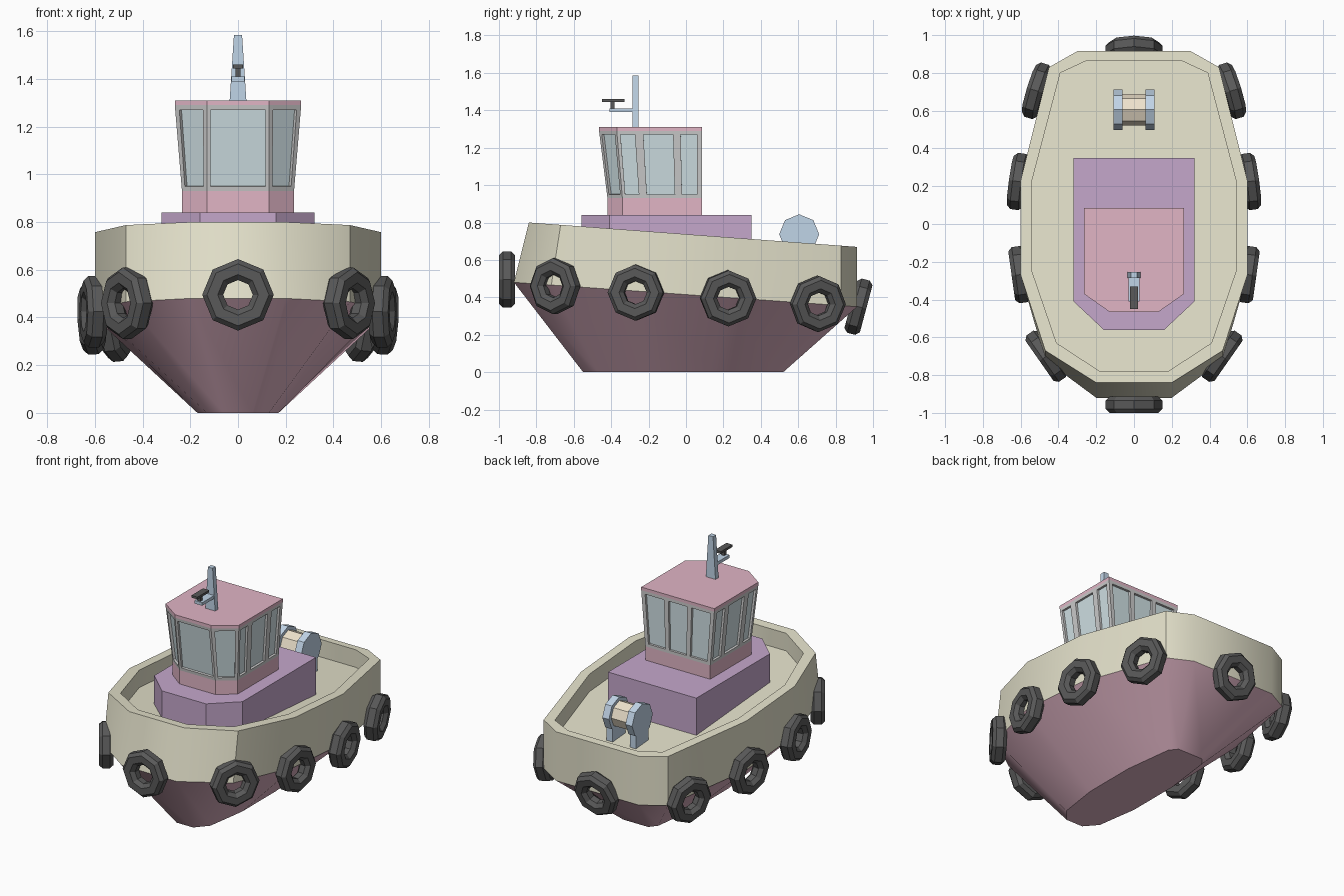
import bpy, bmesh, math
from mathutils import Vector, Matrix

if "Cube" in bpy.data.objects:
    bpy.data.objects.remove(bpy.data.objects["Cube"])

def mat(name, r, g, b):
    m = bpy.data.materials.new(name)
    m.diffuse_color = (r, g, b, 1)
    m.use_nodes = True
    m.node_tree.nodes["Principled BSDF"].inputs["Base Color"].default_value = m.diffuse_color
    return m

CREAM = mat("cream", .78, .76, .60)
PINK = mat("pink", .75, .46, .56)
PURPLE = mat("purple", .56, .39, .60)
GREY = mat("frame_grey", .66, .66, .66)
GLASS = mat("glass", .63, .75, .78)
BLUE = mat("blue", .53, .66, .80)
TAN = mat("tan", .86, .77, .61)
BLACK = mat("rubber", .10, .10, .10)

def finish(name, bm, mats, smooth=None, recalc=True):
    if recalc:
        bmesh.ops.recalc_face_normals(bm, faces=bm.faces)
    me = bpy.data.meshes.new(name)
    bm.to_mesh(me)
    bm.free()
    for m in mats:
        me.materials.append(m)
    ob = bpy.data.objects.new(name, me)
    bpy.context.collection.objects.link(ob)
    if smooth:
        bpy.context.view_layer.objects.active = ob
        ob.select_set(True)
        bpy.ops.object.shade_smooth_by_angle(angle=math.radians(smooth))
        ob.select_set(False)
    return ob

def loft(name, rings, m, closed=False, smooth=None):
    """Skin a list of equal-length point rings; cap the ends unless closed."""
    bm = bmesh.new()
    vs = [[bm.verts.new(p) for p in r] for r in rings]
    n = len(vs[0])
    pairs = list(zip(vs, vs[1:])) + ([(vs[-1], vs[0])] if closed else [])
    for a, b in pairs:
        for i in range(n):
            j = (i + 1) % n
            bm.faces.new((a[i], a[j], b[j], b[i]))
    if not closed:
        bm.faces.new(vs[0])
        bm.faces.new(vs[-1])
    return finish(name, bm, [m], smooth)

def box(name, x, y, z, m):
    ring = lambda h: [(x[0], y[0], h), (x[1], y[0], h), (x[1], y[1], h), (x[0], y[1], h)]
    return loft(name, [ring(z[0]), ring(z[1])], m)

def outline(half, zf):
    """Mirror a half outline across x = 0 and lift it with zf(y)."""
    pts = half + [(-x, y) for x, y in reversed(half)]
    return [(x, y, zf(y)) for x, y in pts]

# Hull and bulwark, both following the rising sheer line
sheer = lambda y: .80 - .0743 * (y + .84)
waist = lambda y: .48 - .071 * (y + .92)
keel = [(.09, .52), (.13, .47), (.17, .15), (.17, -.2), (.13, -.47), (.06, -.55)]
belt = [(.30, .915), (.45, .83), (.60, .23), (.60, -.27), (.47, -.72), (.20, -.92)]
rim = [(.30, .915), (.45, .83), (.60, .23), (.60, -.27), (.47, -.67), (.20, -.84)]
inner = [(.25, .865), (.39, .80), (.54, .23), (.54, -.25), (.41, -.63), (.18, -.78)]
loft("lower_hull", [outline(keel, lambda y: 0), outline(belt, waist)], PINK, smooth=37)
loft("bulwark_and_deck", [outline(belt, waist), outline(rim, sheer), outline(inner, sheer),
                          outline(inner, lambda y: sheer(y) - .115)], CREAM, smooth=37)

# Deckhouse
house = [(.32, .35), (.32, -.41), (.16, -.56)]
loft("deckhouse", [outline(house, lambda y: .56), outline(house, lambda y: .84)], PURPLE)

# Wheelhouse: pink sill band, windowed walls, pink roof
low = [(.235, .085), (.235, -.34), (.13, -.42)]
high = [(.265, .085), (.265, -.37), (.13, -.465)]
loft("wheelhouse_base", [outline(low, lambda y: .84), outline(low, lambda y: .93)], PINK)
loft("wheelhouse_roof", [outline(high, lambda y: 1.29), outline(high, lambda y: 1.31)], PINK)

def wall(bm, a, b, c, d, us):
    """Wall with corners a b (bottom) c d (top); odd columns hold recessed windows."""
    pt = lambda u, v: a.lerp(b, u).lerp(d.lerp(c, u), v)
    depth = (b - a).cross(d - a).normalized() * -.015
    rows = [0, .055, .945, 1]
    for i in range(len(us) - 1):
        for j in range(3):
            u0, u1, v0, v1 = us[i], us[i + 1], rows[j], rows[j + 1]
            o = [bm.verts.new(pt(u, v)) for u, v in ((u0, v0), (u1, v0), (u1, v1), (u0, v1))]
            if i % 2 and j == 1:
                r = [bm.verts.new(p.co + depth) for p in o]
                for k in range(4):
                    n = (k + 1) % 4
                    bm.faces.new((o[k], o[n], r[n], r[k]))
                bm.faces.new(r).material_index = 1
            else:
                bm.faces.new(o)

bm = bmesh.new()
bot = [Vector(p) for p in reversed(outline(low, lambda y: .93))]
top = [Vector(p) for p in reversed(outline(high, lambda y: 1.29))]
side = [0, .04, .21, .31, .66, .75, .94, 1]
chamfer = [0, .13, .87, 1]
columns = [[1 - u for u in reversed(side)], chamfer, [0, .06, .94, 1], chamfer, side,
           [0, .05, .31, .37, .63, .69, .95, 1]]
for i, us in enumerate(columns):
    j = (i + 1) % 6
    wall(bm, bot[i], bot[j], top[j], top[i], us)
bmesh.ops.remove_doubles(bm, verts=bm.verts, dist=1e-5)
finish("wheelhouse_windows", bm, [GREY, GLASS], recalc=False)

# Mast with radar
mast = lambda w, z: [(-w, -.287, z), (w, -.287, z), (w, -.255, z), (-w, -.255, z)]
loft("mast", [mast(.035, 1.31), mast(.017, 1.585)], BLUE)
box("radar_arm", (-.028, .028), (-.41, -.28), (1.39, 1.41), BLUE)
box("radar_post", (-.01, .01), (-.403, -.382), (1.41, 1.447), BLACK)
box("radar_bar", (-.022, .022), (-.45, -.33), (1.445, 1.46), BLACK)

# Winch on the aft deck
def octagon(x, r):
    return [(x, .605 + r * math.sin(k * math.pi / 4), .737 + r * math.cos(k * math.pi / 4))
            for k in range(8)]

loft("winch_drum", [octagon(-.06, .083), octagon(.06, .083)], TAN)
for s, label in ((1, "right"), (-1, "left")):
    loft("winch_side_" + label, [octagon(s * .06, .107), octagon(s * .108, .107)], BLUE)
    box("winch_foot_" + label, sorted((s * .062, s * .106)), (.54, .67), (.56, .68), BLUE)

# Tyre fenders: eight-sided rings facing outward
SECTION = [(.15, .022), (.13, .043), (.085, .043), (.062, .02),
           (.062, -.02), (.085, -.043), (.13, -.043), (.15, -.022)]

def tyre(name, loc, yaw, tilt=0):
    """yaw turns the tyre's outward axis from +x; tilt leans its top outward."""
    m = (Matrix.Translation(loc) @ Matrix.Rotation(math.radians(yaw), 4, 'Z')
         @ Matrix.Rotation(math.radians(tilt), 4, 'Y'))
    rings = []
    for k in range(8):
        a = k * math.pi / 4
        rings.append([m @ Vector((h, r * math.sin(a), r * math.cos(a))) for r, h in SECTION])
    loft(name, rings, BLACK, closed=True)

tyre("bow_tyre", (0, -.957, .495), -90)
tyre("stern_tyre", (0, .922, .35), 90, 15)
for i, (x, y, z, yaw, tilt) in enumerate([(.465, -.70, .46, -35, 0), (.605, -.268, .425, -8, 0),
                                          (.613, .225, .395, 8, 3), (.515, .705, .365, 17, 5)]):
    tyre(f"right_tyre_{i + 1}", (x, y, z), yaw, tilt)
    tyre(f"left_tyre_{i + 1}", (-x, y, z), 180 - yaw, tilt)
